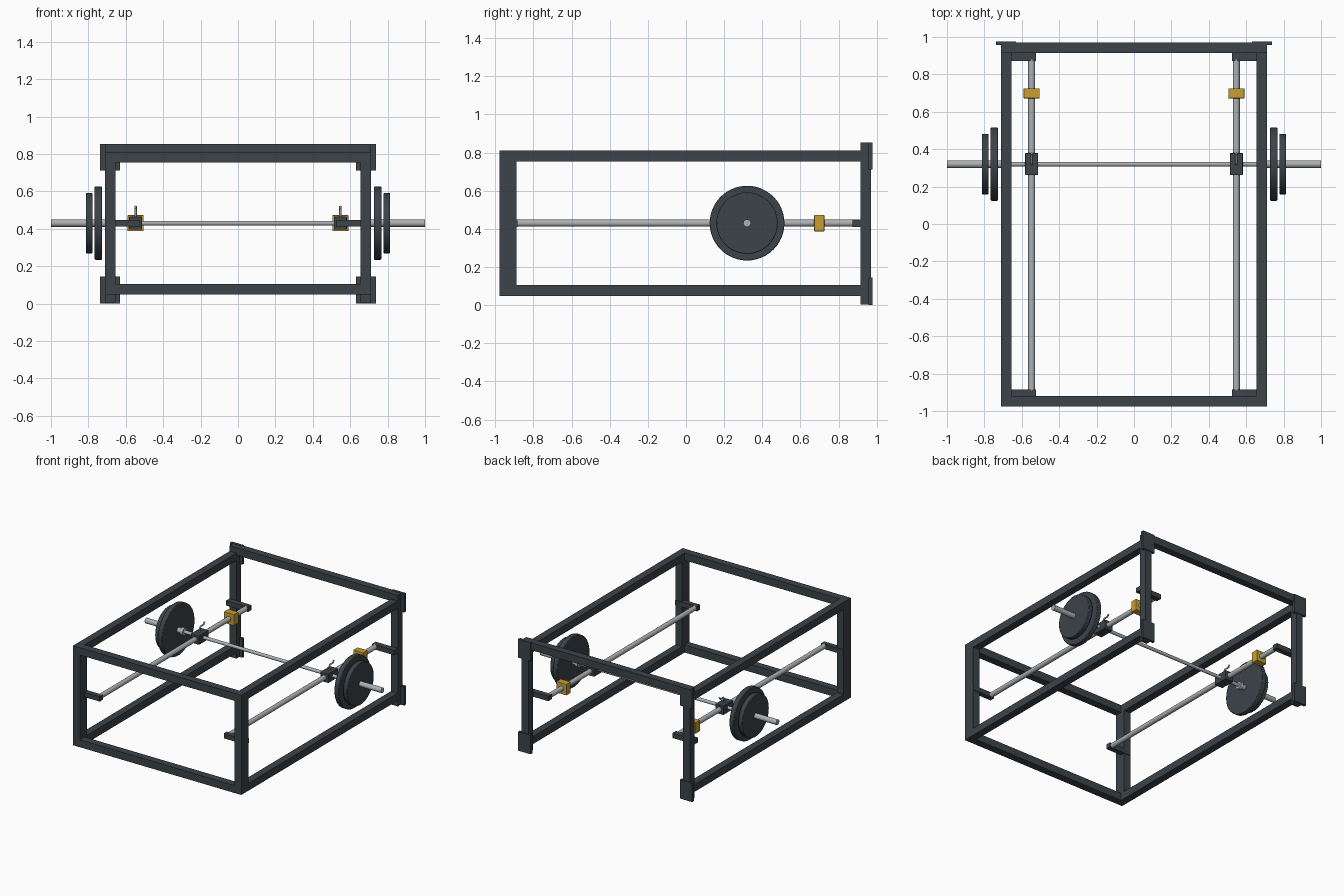
import bpy, math
from mathutils import Vector

cube = bpy.data.objects.get("Cube")
if cube:
    bpy.data.objects.remove(cube, do_unlink=True)


def material(name, rgb):
    m = bpy.data.materials.new(name)
    m.use_nodes = True
    m.diffuse_color = (*rgb, 1)
    m.node_tree.nodes["Principled BSDF"].inputs["Base Color"].default_value = (*rgb, 1)
    return m


FRAME = material("dark steel", (0.045, 0.056, 0.066))
METAL = material("bare metal", (0.42, 0.44, 0.46))
YELLOW = material("safety yellow", (0.58, 0.35, 0.03))


def box(name, lo, hi, mat, bevel=0.0):
    """Box between two corners, with an optional small bevel."""
    lo, hi = Vector(lo), Vector(hi)
    bpy.ops.mesh.primitive_cube_add(size=1, location=(lo + hi) / 2)
    ob = bpy.context.object
    ob.name = name
    ob.scale = [abs(c) for c in hi - lo]
    bpy.ops.object.transform_apply(location=False, rotation=False, scale=True)
    ob.data.materials.append(mat)
    if bevel:
        mod = ob.modifiers.new("soft edges", 'BEVEL')
        mod.width, mod.segments = bevel, 2
    return ob


def rod(name, a, b, r, mat, sides=24, bevel=0.0):
    """Cylinder from point a to point b."""
    a, b = Vector(a), Vector(b)
    d = b - a
    bpy.ops.mesh.primitive_cylinder_add(vertices=sides, radius=r, depth=d.length,
                                        location=(a + b) / 2)
    ob = bpy.context.object
    ob.name = name
    ob.rotation_euler = d.to_track_quat('Z', 'Y').to_euler()
    ob.data.materials.append(mat)
    if bevel:
        mod = ob.modifiers.new("soft edges", 'BEVEL')
        mod.width, mod.segments, mod.limit_method = bevel, 2, 'ANGLE'
    bpy.ops.object.shade_smooth_by_angle(angle=math.radians(40))
    return ob


# Main dimensions
XO, XI = 0.712, 0.655        # outer and inner side of the frame tubes
YF, YB = -0.977, 0.977       # front and back
ZB, ZT = 0.048, 0.81         # underside and top of the main frame
T = 0.057                    # tube thickness
RX, RZ = 0.547, 0.43         # guide rail position
BY = 0.32                    # barbell position

# Front and back crossbeams
box("front_bottom_beam", (-XI, YF, ZB), (XI, YF + T, ZB + T), FRAME)
box("front_top_beam", (-XI, YF, ZT - T), (XI, YF + T, ZT), FRAME)
box("back_top_beam", (-XI, 0.915, 0.795), (XI, 0.971, 0.852), FRAME)

# Barbell shaft
rod("barbell_shaft", (-0.69, BY, RZ), (0.69, BY, RZ), 0.0125, METAL, 16)

for s, side in ((1, "left"), (-1, "right")):
    def n(part):
        return side + "_" + part

    # Uprights
    box(n("front_post"), (s * XI, YF, ZB), (s * XO, YF + T, ZT), FRAME)
    box(n("front_inner_post"), (s * XI, YF + T, ZB + T), (s * XO, -0.888, ZT - T), FRAME)
    box(n("back_post"), (s * XI, 0.915, 0.003), (s * XO, 0.971, 0.852), FRAME)

    # Long side beams
    box(n("bottom_beam"), (s * XI, YF + T, ZB), (s * XO, 0.915, ZB + T), FRAME)
    box(n("top_beam"), (s * XI, YF + T, ZT - T), (s * XO, 0.915, ZT), FRAME)

    # Corner plates behind the back posts
    for z0, z1, lvl in ((0.0, 0.145, "lower"), (0.712, 0.854, "upper")):
        box(n(lvl + "_corner_plate"), (s * 0.632, 0.956, z0), (s * 0.737, YB, z1), FRAME)

    # Guide rail with its end brackets
    box(n("front_bracket"), (s * 0.525, -0.922, 0.411), (s * XO, -0.884, 0.448), FRAME)
    box(n("back_bracket"), (s * 0.525, 0.872, 0.411), (s * XO, 0.915, 0.448), FRAME)
    rod(n("guide_rail"), (s * RX, -0.89, RZ), (s * RX, 0.88, RZ), 0.0185, METAL)

    # Yellow safety stop
    box(n("safety_stop"), (s * (RX - 0.043), 0.672, RZ - 0.043),
        (s * (RX + 0.043), 0.725, RZ + 0.043), YELLOW, 0.003)

    # Sliding carriage
    box(n("carriage"), (s * (RX - 0.035), BY - 0.059, RZ - 0.035),
        (s * (RX + 0.035), BY + 0.059, RZ + 0.035), FRAME, 0.004)

    # Bent lockout hook on the carriage
    curve = bpy.data.curves.new(n("hook"), 'CURVE')
    curve.dimensions = '3D'
    curve.bevel_depth = 0.006
    curve.bevel_resolution = 2
    curve.use_fill_caps = True
    pts = [(BY, 0.455), (BY, 0.492), (BY + 0.012, 0.503), (BY + 0.045, 0.503), (BY + 0.058, 0.52)]
    sp = curve.splines.new('POLY')
    sp.points.add(len(pts) - 1)
    for p, (y, z) in zip(sp.points, pts):
        p.co = (s * RX, y, z, 1)
    curve.materials.append(METAL)
    hook = bpy.data.objects.new(n("hook"), curve)
    bpy.context.collection.objects.link(hook)

    # Barbell sleeve, collar and weight plates
    rod(n("sleeve"), (s * 0.68, BY, RZ), (s * 1.0, BY, RZ), 0.02, METAL)
    rod(n("collar"), (s * 0.675, BY, RZ), (s * 0.7, BY, RZ), 0.028, METAL)
    rod(n("large_weight"), (s * 0.728, BY, RZ), (s * 0.766, BY, RZ), 0.196, FRAME, 48, 0.004)
    rod(n("small_weight"), (s * 0.778, BY, RZ), (s * 0.814, BY, RZ), 0.161, FRAME, 48, 0.004)
